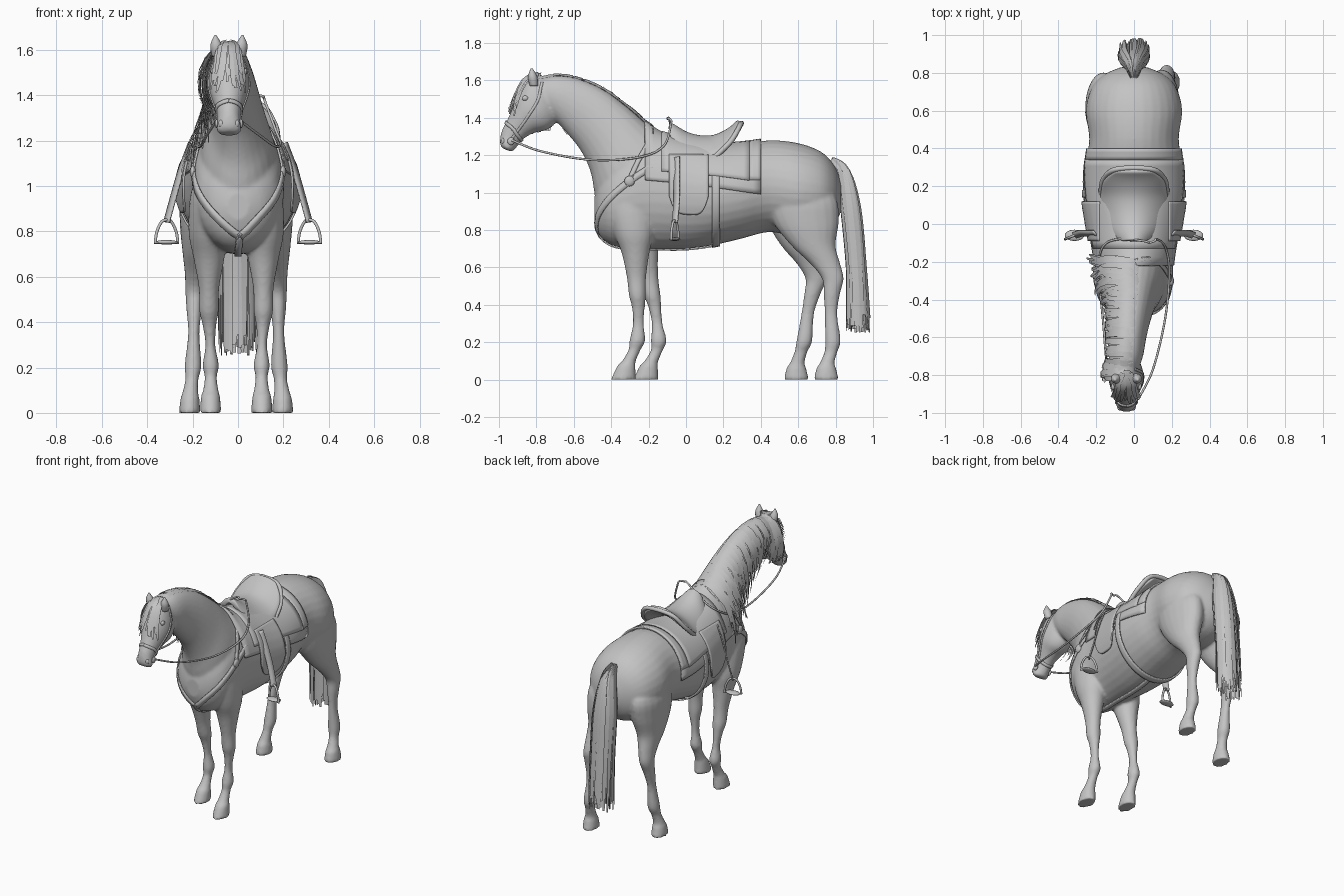
import bpy, bmesh, math, random
from mathutils import Vector
from mathutils.bvhtree import BVHTree

random.seed(4)
if "Cube" in bpy.data.objects:
    bpy.data.objects.remove(bpy.data.objects["Cube"])

grey = bpy.data.materials.new("plain grey")
grey.use_nodes = True
grey.diffuse_color = (0.55, 0.55, 0.55, 1)
grey.node_tree.nodes["Principled BSDF"].inputs["Base Color"].default_value = grey.diffuse_color


def spline(rows, steps):
    """Catmull-Rom through rows of any width."""
    out = []
    for i in range(len(rows) - 1):
        quad = [rows[max(i - 1, 0)], rows[i], rows[i + 1], rows[min(i + 2, len(rows) - 1)]]
        for k in range(steps):
            t = k / steps
            out.append([b + t * ((c - a) + t * ((2 * a - 5 * b + 4 * c - d) + t * (3 * b - a - 3 * c + d))) / 2
                        for a, b, c, d in zip(*quad)])
    return out + [list(rows[-1])]


def finish(name, bm, thick=0, sub=0):
    bmesh.ops.recalc_face_normals(bm, faces=bm.faces)
    me = bpy.data.meshes.new(name)
    bm.to_mesh(me)
    bm.free()
    me.materials.append(grey)
    for p in me.polygons:
        p.use_smooth = True
    ob = bpy.data.objects.new(name, me)
    bpy.context.collection.objects.link(ob)
    if thick:
        m = ob.modifiers.new("thickness", "SOLIDIFY")
        m.thickness, m.offset = thick, 0
    if sub:
        ob.modifiers.new("rounding", "SUBSURF").levels = sub
    return ob


def skin(bm, grid, closed=False):
    for a, b in zip(grid, grid[1:]):
        n = len(a)
        for j in range(n if closed else n - 1):
            k = (j + 1) % n
            bm.faces.new((a[j], a[k], b[k], b[j]))


def loft(bm, rows, n=24, steps=4):
    """Rows: centre x, top y z, bottom y z, half width."""
    rings = []
    for cx, ty, tz, by, bz, hw in spline(rows, steps):
        mid = Vector((cx, (ty + by) / 2, (tz + bz) / 2))
        up = Vector((0, (ty - by) / 2, (tz - bz) / 2))
        angles = [math.tau * j / n for j in range(n)]
        rings.append([bm.verts.new(mid + up * math.cos(a) + Vector((hw * math.sin(a), 0, 0))) for a in angles])
    skin(bm, rings, True)
    bm.faces.new(rings[0])
    bm.faces.new(rings[-1])


# Torso: y, back height, belly height, half width
torso = [(-.49, .97, .85, .05), (-.46, 1.08, .77, .12), (-.4, 1.18, .72, .175), (-.3, 1.28, .7, .2),
         (-.18, 1.32, .7, .21), (0, 1.28, .7, .24), (.15, 1.255, .72, .262), (.3, 1.26, .755, .258),
         (.45, 1.28, .79, .237), (.6, 1.265, .76, .255), (.72, 1.22, .78, .225), (.79, 1.15, .83, .16),
         (.83, 1.06, .9, .07)]
# Neck and head: centre x, crest y z, underside y z, half width
neck = [(0, -.1, 1.3, -.46, .86, .18), (0, -.2, 1.36, -.49, 1, .155), (0, -.31, 1.455, -.51, 1.11, .12),
        (-.01, -.44, 1.55, -.56, 1.22, .1), (-.02, -.58, 1.61, -.63, 1.31, .085),
        (-.03, -.7, 1.625, -.7, 1.385, .078), (-.04, -.8, 1.6, -.76, 1.42, .06)]
head = [(-.04, -.78, 1.62, -.68, 1.42, .06), (-.04, -.85, 1.6, -.7, 1.37, .085),
        (-.04, -.895, 1.53, -.745, 1.335, .09), (-.04, -.925, 1.46, -.81, 1.32, .076),
        (-.04, -.955, 1.39, -.865, 1.29, .058), (-.04, -.985, 1.33, -.9, 1.25, .05),
        (-.04, -.995, 1.27, -.925, 1.222, .054), (-.04, -.985, 1.24, -.945, 1.222, .035)]
# Legs: height, x, y, half depth, half width
front_leg = [(1.08, .12, -.29, .07, .03), (.97, .13, -.3, .12, .07), (.8, .125, -.28, .11, .085),
             (.68, .12, -.27, .075, .068), (.55, .12, -.265, .052, .045), (.45, .12, -.26, .045, .043),
             (.39, .118, -.255, .035, .031), (.3, .114, -.255, .029, .022), (.21, .112, -.26, .042, .036),
             (.16, .112, -.275, .033, .027), (.1, .112, -.305, .037, .034), (.07, .113, -.32, .05, .042),
             (0, .113, -.335, .067, .048)]
hind_leg = [(1.12, .11, .6, .09, .04), (.98, .15, .62, .18, .09), (.85, .155, .64, .178, .094),
            (.72, .165, .68, .12, .073), (.62, .175, .745, .08, .052), (.54, .182, .785, .058, .042),
            (.46, .185, .78, .044, .035), (.35, .187, .775, .034, .025), (.21, .19, .785, .042, .037),
            (.15, .195, .775, .035, .029), (.09, .202, .755, .039, .035), (.06, .204, .75, .053, .042),
            (0, .205, .75, .067, .048)]

bm = bmesh.new()
loft(bm, [(0, y, t, y, b, w) for y, t, b, w in torso], 32)
loft(bm, neck)
loft(bm, head)
for rows, stride in ((front_leg, .12), (hind_leg, -.16)):
    for s in (1, -1):
        leg = []
        for z, x, y, ry, rx in rows:
            y += stride * max(0, min(1, 1.2 * (1 - z))) if s < 0 else 0
            leg.append((s * x - .008, y - ry, z, y + ry, z, rx))
        loft(bm, leg, 20)
body = finish("horse_body", bm)
fuse = body.modifiers.new("fuse", "REMESH")
fuse.mode, fuse.voxel_size, fuse.use_smooth_shade = "VOXEL", .01, True
soft = body.modifiers.new("soften", "SMOOTH")
soft.factor, soft.iterations = .5, 4
bpy.context.view_layer.update()
tree = BVHTree.FromObject(body, bpy.context.evaluated_depsgraph_get())


def drape(p, off):
    hit, normal, _, _ = tree.find_nearest(Vector(p))
    return hit + normal * off, normal


def ribbon(bm, pts, normals, widths):
    grid = []
    for i, p in enumerate(pts):
        along = pts[min(i + 1, len(pts) - 1)] - pts[max(i - 1, 0)]
        side = along.cross(normals[i]).normalized() * widths[i] / 2
        grid.append([bm.verts.new(p - side), bm.verts.new(p + side)])
    skin(bm, grid)


def strap(name, path, width, off=.006):
    bm = bmesh.new()
    laid = [drape(p, off) for p in spline(path, 8)]
    ribbon(bm, [p for p, _ in laid], [n for _, n in laid], [width] * len(laid))
    return finish(name, bm, .008)


def patch(name, y0, y1, lo, hi, off, thick=.01, rows=14, cols=28):
    """Cloth wrapped on the barrel; lo and hi give angles from the spine in degrees."""
    bm, grid = bmesh.new(), []
    for i in range(rows + 1):
        t, line = i / rows, []
        axis = Vector((0, y0 + (y1 - y0) * t, 1))
        for j in range(cols + 1):
            a = math.radians(lo(t) + (hi(t) - lo(t)) * j / cols)
            d = Vector((math.sin(a), 0, math.cos(a)))
            hit = tree.ray_cast(axis + d * .9, -d)[0] or axis + d * .27
            line.append(bm.verts.new(hit + d * off))
        grid.append(line)
    skin(bm, grid)
    return finish(name, bm, thick)


def tube(name, path, radius, closed=False):
    cu = bpy.data.curves.new(name, "CURVE")
    cu.dimensions, cu.bevel_depth, cu.bevel_resolution = "3D", radius, 2
    sp = cu.splines.new("POLY")
    pts = spline(path, 8)
    sp.points.add(len(pts) - 1)
    for q, p in zip(sp.points, pts):
        q.co = (*p, 1)
    sp.use_cyclic_u = closed
    cu.materials.append(grey)
    ob = bpy.data.objects.new(name, cu)
    bpy.context.collection.objects.link(ob)
    return ob


def ball(name, at, size):
    bm = bmesh.new()
    bmesh.ops.create_uvsphere(bm, u_segments=14, v_segments=8, radius=1)
    bmesh.ops.scale(bm, vec=size, verts=bm.verts)
    bmesh.ops.translate(bm, vec=at, verts=bm.verts)
    return finish(name, bm)


# Saddle cloth layers, straps round the barrel
patch("saddle_pad", -.22, .4, lambda t: -72 - 20 * t, lambda t: 72 + 20 * t, .006)
patch("saddle_blanket", -.13, .34, lambda t: -62 - 14 * t, lambda t: 62 + 14 * t, .011)
patch("rear_band", .34, .4, lambda t: -75, lambda t: 75, .01, rows=3)
patch("girth", .14, .18, lambda t: 60, lambda t: 300, .009, rows=3, cols=48)

# Saddle seat: y, height, half width, droop
seat = [(-.09, 1.36, .05, .04), (-.06, 1.345, .1, .1), (0, 1.31, .155, .13), (.08, 1.29, .172, .12),
        (.16, 1.295, .175, .1), (.24, 1.335, .16, .06), (.29, 1.38, .09, .02)]
bm = bmesh.new()
skin(bm, [[bm.verts.new((w * u / 6, y, z - d * (u / 6) ** 2)) for u in range(-6, 7)]
          for y, z, w, d in spline(seat, 3)])
finish("saddle_seat", bm, .034, 1)
tube("cantle_roll", [(s * w, y, z - d) for s, part in ((-1, seat[4:]), (1, seat[:3:-1])) for y, z, w, d in part], .014)

for s, side in ((1, "left"), (-1, "right")):
    # Saddle flap, stirrup leather and iron
    patch(side + "_flap", -.09, .12, lambda t: s * 42, lambda t: s * (116 - 22 * (2 * t - 1) ** 4), .016)
    bm = bmesh.new()
    path = [Vector(p) for p in spline([(s * .205, -.05, 1.19), (s * .25, -.05, 1.07), (s * .285, -.05, .95),
                                       (s * .315, -.06, .84)], 5)]
    ribbon(bm, path, [Vector((s, -.8, .2))] * len(path), [.038] * len(path))
    finish(side + "_stirrup_leather", bm, .008)
    arch = [(-.05, .75), (-.042, .8), (-.018, .845), (.018, .845), (.042, .8), (.05, .75)]
    tube(side + "_stirrup_iron", [(s * (.315 + x), -.06 - x * .4, z) for x, z in arch], .007, True)
    ball(side + "_stirrup_tread", (s * .315, -.06, .752), (.052, .03, .01))
    # Breastplate
    strap(side + "_chest_strap", [(s * .17, -.17, 1.14), (s * .19, -.3, 1.06), (s * .17, -.43, .95),
                                  (s * .09, -.49, .85), (.01, -.5, .76)], .035)
    strap(side + "_neck_strap", [(0, -.2, 1.37), (s * .1, -.2, 1.27), (s * .18, -.3, 1.06)], .025)
    ring, _ = drape((s * .19, -.3, 1.06), .006)
    ball(side + "_chest_ring", ring, (.013, .028, .028))
    # Face, bridle and ears
    ball(side + "_eye", (-.04 + s * .07, -.86, 1.505), (.011, .018, .014))
    ball(side + "_nostril", (-.04 + s * .033, -.977, 1.275), (.014, .011, .018))
    ball(side + "_bit_ring", (-.04 + s * .054, -.935, 1.275), (.008, .02, .02))
    strap(side + "_cheek_strap", [(-.04 + s * .06, -.935, 1.28), (-.04 + s * .08, -.85, 1.4),
                                  (-.04 + s * .09, -.79, 1.5), (-.04 + s * .06, -.77, 1.6)], .014, .001)
    bm = bmesh.new()
    x = -.04 + s * .05
    loft(bm, [(x, -.835, 1.57, -.79, 1.57, .024), (x + s * .006, -.845, 1.62, -.795, 1.62, .026),
              (x + s * .01, -.83, 1.665, -.82, 1.665, .004)], 12)
    finish(side + "_ear", bm)
    # Reins meet in a raised loop by the pommel
    tube(side + "_rein", [(-.04 + s * .06, -.93, 1.28), (-.02 + s * .12, -.77, 1.22), (s * .165, -.5, 1.175),
                          (s * .187, -.25, 1.19), (s * .165, -.12, 1.25), (.02 + s * .1, -.08, 1.34 + s * .03),
                          (.08 + s * .03, -.09, 1.395), (.08, -.1, 1.395)], .006)

strap("noseband", [(-.04, -.97, 1.38), (.04, -.93, 1.34), (-.04, -.87, 1.27), (-.12, -.93, 1.34),
                   (-.04, -.97, 1.38)], .018, .002)
strap("belly_strap", [(.01, -.5, .76), (0, -.38, .69), (0, -.1, .68), (0, .16, .69)], .03)


def hair(bm, path, normals, width):
    widths = [width * (1 - .6 * (i / (len(path) - 1)) ** 2) for i in range(len(path))]
    ribbon(bm, path, normals, widths)


# Mane falls to the right side of the neck
bm = bmesh.new()
crest = spline([r[:3] for r in neck[1:]], 36)
for root in crest:
    p = Vector(root)
    drop, lean = random.uniform(.18, .36), random.uniform(-.03, .03)
    path = [p + Vector((random.uniform(0, .025), 0, 0)), p + Vector((-.06, lean / 2, -.02)),
            p + Vector((-.13, lean, -drop / 2)), p + Vector((-.15, lean * 2, -drop))]
    lift = random.uniform(.006, .045)
    laid = [drape(q, .005 + lift * min(1, k / 5)) for k, q in enumerate(spline(path, 3))]
    hair(bm, [q for q, _ in laid], [n for _, n in laid], random.uniform(.02, .04))
# Forelock
for _ in range(34):
    dx = random.uniform(-.09, .09)
    path = [(-.04 + dx * .3, -.79, 1.64), (-.04 + dx * .7, -.87, 1.6), (-.04 + dx, -.92, 1.52),
            (-.04 + dx * 1.2, -.93, random.uniform(1.41, 1.5))]
    lift = random.uniform(.006, .03)
    laid = [drape(q, lift) for q in spline(path, 3)]
    hair(bm, [q for q, _ in laid], [n for _, n in laid], .024)
finish("mane_and_forelock", bm)

# Tail of flat locks hung round an oval
bm = bmesh.new()
for i in range(120):
    a, r = math.tau * i / 36.7, random.uniform(.5, 1)
    c, s = math.cos(a) * r, math.sin(a) * r
    path = [(c * .02, .775, 1.175), (c * .05, .84 + s * .035, 1.12), (c * .085, .88 + s * .06, .92),
            (c * .09, .91 + s * .062, .6), (c * .09, .92 + s * .075, random.uniform(.25, .36))]
    pts = [Vector(q) for q in spline(path, 5)]
    hair(bm, pts, [Vector((c, s, 0)).normalized()] * len(pts), random.uniform(.025, .04))
finish("tail", bm)
